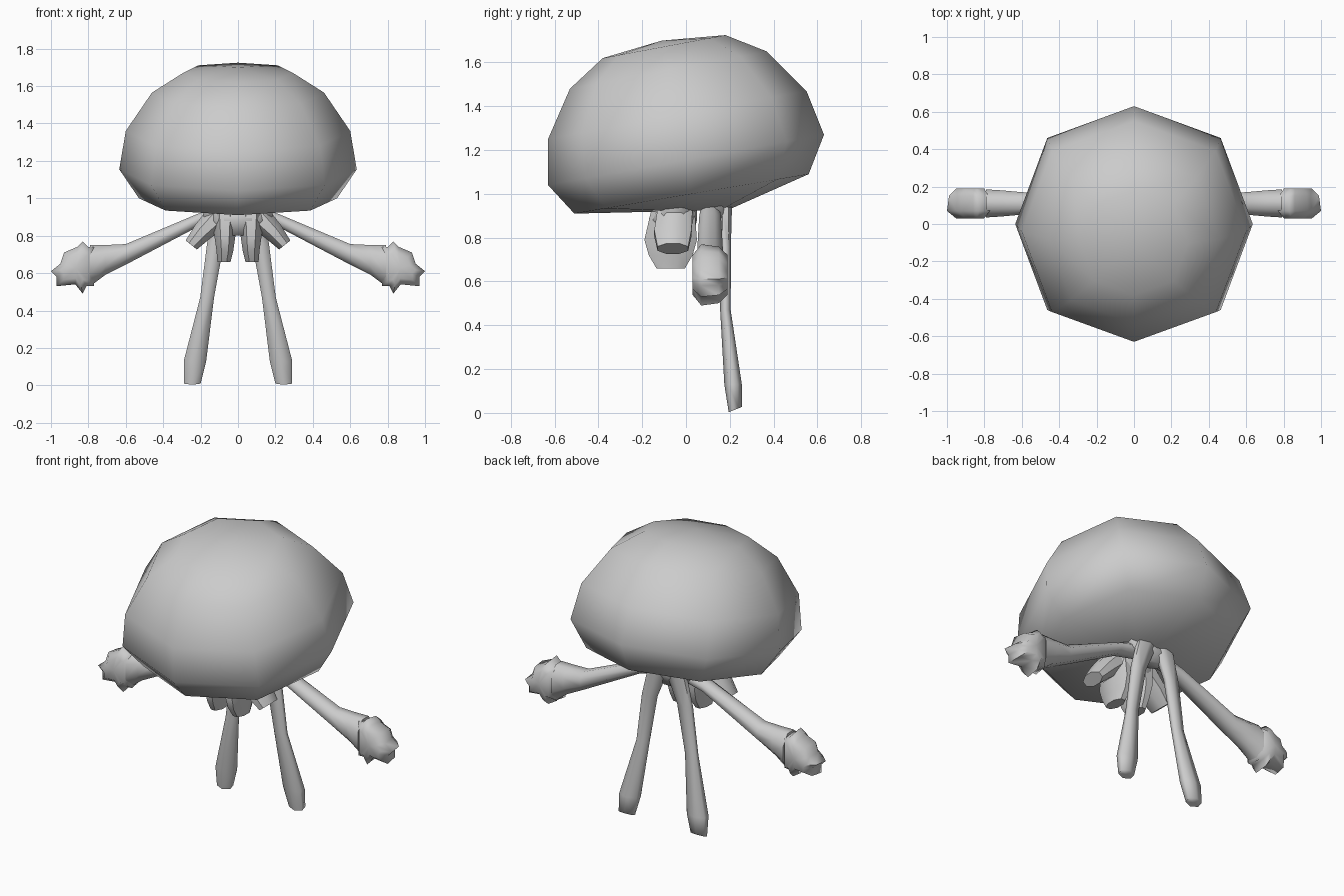
import bpy, bmesh, math
from mathutils import Vector

cube = bpy.data.objects.get("Cube")
if cube:
    bpy.data.objects.remove(cube, do_unlink=True)

grey = bpy.data.materials.new("plain_grey")
grey.use_nodes = True
grey.diffuse_color = (0.6, 0.6, 0.6, 1)
grey.node_tree.nodes["Principled BSDF"].inputs["Base Color"].default_value = (0.6, 0.6, 0.6, 1)


def loft(name, rings, start=None, end=None, angle=75):
    """Skin equal rings of points; close each end on a point or the ring centre."""
    bm = bmesh.new()
    loops = [[bm.verts.new(p) for p in r] for r in rings]
    n = len(loops[0])
    for a, b in zip(loops, loops[1:]):
        for i in range(n):
            j = (i + 1) % n
            bm.faces.new((a[i], a[j], b[j], b[i]))
    for loop, tip in ((loops[0], start), (loops[-1], end)):
        if tip is None:
            tip = sum((v.co for v in loop), Vector()) / n
        c = bm.verts.new(tip)
        for i in range(n):
            bm.faces.new((loop[i], loop[(i + 1) % n], c))
    bmesh.ops.recalc_face_normals(bm, faces=bm.faces)
    mesh = bpy.data.meshes.new(name)
    bm.to_mesh(mesh)
    bm.free()
    mesh.materials.append(grey)
    ob = bpy.data.objects.new(name, mesh)
    bpy.context.collection.objects.link(ob)
    bpy.ops.object.select_all(action='DESELECT')
    ob.select_set(True)
    bpy.context.view_layer.objects.active = ob
    bpy.ops.object.shade_smooth_by_angle(angle=math.radians(angle))
    return ob


def ring(c, u, v, n):
    """n-sided ring round c whose extents are exactly the half-axes u and v."""
    t = [2 * math.pi * (i + 0.5) / n for i in range(n)]
    mc = max(abs(math.cos(a)) for a in t)
    ms = max(abs(math.sin(a)) for a in t)
    return [Vector(c) + Vector(u) * (math.cos(a) / mc) + Vector(v) * (math.sin(a) / ms) for a in t]


def mirrored(points, s):
    return [Vector((p[0] * s, p[1], p[2])) for p in points]


# Head: tilted eight-sided rings given as half width, front (y, z), back (y, z)
head = [
    (0.14, (-0.08, 0.92), (0.2, 0.93)),
    (0.53, (-0.51, 0.91), (0.56, 1.09)),
    (0.635, (-0.63, 1.04), (0.63, 1.27)),
    (0.6, (-0.63, 1.25), (0.55, 1.47)),
    (0.46, (-0.53, 1.48), (0.37, 1.65)),
    (0.29, (-0.38, 1.62), (0.18, 1.725)),
]
rings = []
for hx, f, b in head:
    pts = []
    for i in range(8):
        k = 0.73 if i % 2 else 1
        x = hx * k * round(math.sin(i * math.pi / 4), 3) / (0.707 if i % 2 else 1)
        t = 0.5 - 0.5 * k * round(math.cos(i * math.pi / 4), 3) / (0.707 if i % 2 else 1)
        pts.append((x, f[0] + (b[0] - f[0]) * t, f[1] + (b[1] - f[1]) * t))
    rings.append(pts)
loft("head", rings, end=(0, -0.11, 1.70), angle=100)

# Small body under the head, where the limbs meet
loft("body", [ring((0, 0.13, 0.96), (0.16, 0, 0), (0, 0.07, 0), 8),
              ring((0, 0.14, 0.91), (0.14, 0, 0), (0, 0.06, 0), 8),
              ring((0, 0.14, 0.85), (0.06, 0, 0), (0, 0.04, 0), 8)])

# Root of the mouth tentacles
loft("mouth", [ring((0, -0.05, 0.95), (0.19, 0, 0), (0, 0.1, 0), 8),
               ring((0, -0.06, 0.88), (0.18, 0, 0), (0, 0.11, 0), 8),
               ring((0, -0.06, 0.8), (0.1, 0, 0), (0, 0.09, 0), 8)])

# Leg stations: x, y, z, half width, half depth
leg = [(0.06, 0.18, 0.94, 0.06, 0.03), (0.12, 0.18, 0.76, 0.045, 0.025),
       (0.165, 0.18, 0.47, 0.037, 0.024), (0.23, 0.215, 0.13, 0.06, 0.04),
       (0.245, 0.225, 0.015, 0.045, 0.03)]

# Arm stations: x, z, half depth, half height
arm = [(0.05, 0.93, 0.04, 0.05), (0.22, 0.88, 0.05, 0.035), (0.6, 0.7, 0.06, 0.055),
       (0.71, 0.67, 0.07, 0.08), (0.79, 0.64, 0.075, 0.11)]

# Star-shaped hand outline in x, z
hand = [(0.77, 0.74), (0.80, 0.74), (0.83, 0.77), (0.86, 0.74), (0.93, 0.71), (0.95, 0.65),
        (1.0, 0.61), (0.97, 0.58), (0.97, 0.53), (0.87, 0.54), (0.83, 0.49), (0.81, 0.53), (0.77, 0.53)]

for side, s in (("left", 1), ("right", -1)):
    # Leg with a thickened foot, sole tipped up towards the back
    rs = [ring((x, y, z), (w, 0, 0), (0, d, 0.0 if z > 0.1 else 0.012), 6) for x, y, z, w, d in leg]
    loft(side + "_leg", [mirrored(r, s) for r in rs])

    # Arm, flaring towards the hand
    rs = [ring((x, 0.11, z), (0, d, 0), (0, 0, h), 8) for x, z, d, h in arm]
    loft(side + "_arm", [mirrored(r, s) for r in rs])

    # Hand with pointed fingers
    rs = []
    for y, k in ((0.03, 0.65), (0.07, 1.0), (0.15, 0.92), (0.19, 0.65)):
        rs.append([(0.86 + (x - 0.86) * k, y, 0.63 + (z - 0.63) * k) for x, z in hand])
    loft(side + "_hand", [mirrored(r, s) for r in rs])

    # Outer mouth tentacle, pointing sideways and down
    rs = [ring((0.1, -0.05, 0.91), (0.05, 0, 0.05), (0, 0.08, 0), 8),
          ring((0.19, -0.06, 0.82), (0.04, 0, 0.036), (0, 0.085, 0), 8),
          ring((0.25, -0.06, 0.75), (0.03, 0, 0.024), (0, 0.07, 0), 8)]
    loft(side + "_outer_tentacle", [mirrored(r, s) for r in rs], angle=50)

    # Inner mouth tentacle, pointing down
    rs = [ring((0.07, -0.06, 0.92), (0.07, 0, 0), (0, 0.1, 0), 8),
          ring((0.07, -0.07, 0.79), (0.055, 0, 0), (0, 0.12, 0), 8),
          ring((0.07, -0.07, 0.72), (0.045, 0, 0), (0, 0.1, 0), 8),
          ring((0.075, -0.07, 0.66), (0.035, 0, 0), (0, 0.065, 0), 8)]
    loft(side + "_inner_tentacle", [mirrored(r, s) for r in rs], angle=50)
